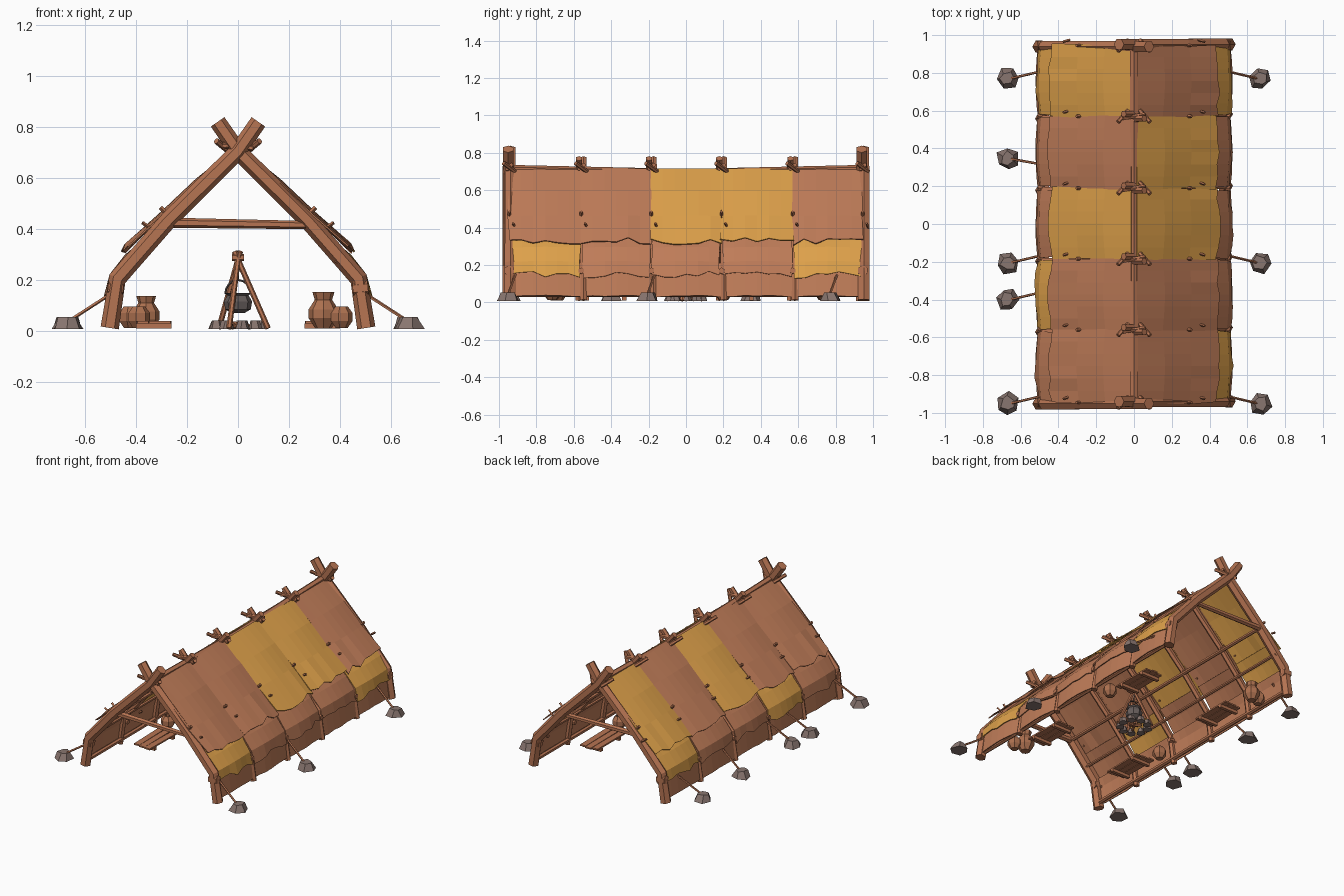
import bpy, bmesh, math, random
from mathutils import Vector, Matrix

random.seed(4)
if "Cube" in bpy.data.objects:
    bpy.data.objects.remove(bpy.data.objects["Cube"])


def material(name, r, g, b):
    m = bpy.data.materials.new(name)
    m.use_nodes = True
    m.diffuse_color = (r, g, b, 1)
    m.node_tree.nodes["Principled BSDF"].inputs["Base Color"].default_value = (r, g, b, 1)
    return m


WOOD = material("wood", .47, .175, .085)
BROWN = material("brown_hide", .53, .205, .1)
OCHRE = material("ochre_hide", .74, .36, .07)
CLAY = material("clay", .42, .165, .08)
STONE = material("stone", .25, .18, .16)
IRON = material("iron", .14, .115, .11)


def finish(name, bm, mat):
    bmesh.ops.recalc_face_normals(bm, faces=bm.faces)
    me = bpy.data.meshes.new(name)
    bm.to_mesh(me)
    bm.free()
    me.materials.append(mat)
    ob = bpy.data.objects.new(name, me)
    bpy.context.collection.objects.link(ob)
    return ob


def pole(name, points, radius, mat=WOOD, sides=6, taper=1.0):
    """Capped faceted tube that follows a list of points."""
    pts = [Vector(p) for p in points]
    bm = bmesh.new()
    rings = []
    for i, p in enumerate(pts):
        d = (pts[min(i + 1, len(pts) - 1)] - pts[max(i - 1, 0)]).normalized()
        ref = Vector((0, 1, 0)) if abs(d.y) < .9 else Vector((1, 0, 0))
        u = d.cross(ref).normalized()
        v = d.cross(u)
        r = radius * (1 + (taper - 1) * i / (len(pts) - 1))
        angles = [math.tau * k / sides for k in range(sides)]
        rings.append([bm.verts.new(p + (u * math.cos(a) + v * math.sin(a)) * r) for a in angles])
    for a, b in zip(rings, rings[1:]):
        for k in range(sides):
            j = (k + 1) % sides
            bm.faces.new((a[k], a[j], b[j], b[k]))
    bm.faces.new(rings[0])
    bm.faces.new(rings[-1])
    return finish(name, bm, mat)


def lathe(name, profile, x, y, mat, sides=8, scale=1.0):
    """Closed faceted vessel from (radius, height) pairs."""
    bm = bmesh.new()
    rings = []
    for r, z in profile:
        rings.append([bm.verts.new((x + scale * r * math.cos(math.tau * k / sides),
                                    y + scale * r * math.sin(math.tau * k / sides),
                                    z * scale)) for k in range(sides)])
    for a, b in zip(rings, rings[1:]):
        for k in range(sides):
            j = (k + 1) % sides
            bm.faces.new((a[k], a[j], b[j], b[k]))
    bm.faces.new(rings[0])
    bm.faces.new(rings[-1])
    return finish(name, bm, mat)


def box(name, loc, size, mat, turn=0.0):
    bm = bmesh.new()
    bmesh.ops.create_cube(bm, size=1)
    bm.transform(Matrix.Translation(loc) @ Matrix.Rotation(turn, 4, 'Z')
                 @ Matrix.Diagonal((*size, 1)))
    return finish(name, bm, mat)


def boulder(name, x, y, r, h):
    turn = random.random()
    bm = bmesh.new()
    bmesh.ops.create_cone(bm, cap_ends=True, segments=6, radius1=r, radius2=r * .62, depth=h)
    bm.transform(Matrix.Translation((x, y, h / 2 + .008)) @ Matrix.Rotation(turn, 4, 'Z'))
    for v in bm.verts:
        v.co += Vector((random.uniform(-1, 1), random.uniform(-1, 1), 0)) * r * .12
    return finish(name, bm, STONE)


# Crossed rafter frames
RIBS = [-.945, -.56, -.185, .19, .57, .945]
for i, y in enumerate(RIBS):
    end = i in (0, 5)
    r = .036 if end else .021
    tip = (-.08, .82) if end else (-.055, .77)
    for s, side in ((1, "left"), (-1, "right")):
        yy = y + s * (.006 if end else .012)
        path = [(.503, .012), (.473, .205), (.272, .435), (.0, .705), tip]
        pole(f"{side}_rafter", [(s * x, yy, z) for x, z in path], r, taper=.9)
        # pegs and lashings on the outside of each rafter
        pole("rafter_peg", [(s * .25, y, .43), (s * .305, y, .485)], .009, sides=4)
        pole("rafter_peg", [(s * .34, y + .03, .40), (s * .375, y + .02, .425)], .007, sides=4)
        pole("rafter_lashing", [(s * .45, y, .165), (s * .51, y, .17)], r * .8)
    for k in range(3):
        pole("ridge_lashing", [(-.06, y + .012 * (k - 1), .725 + .01 * k),
                               (.06, y - .012 * (k - 1), .735 - .01 * k)], .011)
    for s in (-1, 1):
        pole("ridge_lashing", [(s * .085, y - .03, .745), (s * .03, y + .03, .70)], .012)
    if end:
        pole("tie_beam", [(-.29, y, .425), (.29, y, .415)], .02, taper=.8)

# Ridge pole and long side rails
pole("ridge_pole", [(0, -.965, .712), (0, 0, .69), (0, .97, .712)], .024)
for s in (-1, 1):
    for x, z, r in ((.262, .425, .013), (.39, .275, .011), (.49, .045, .015)):
        pole("side_rail", [(s * x, -.96, z), (s * x, .96, z)], r)


# Hide covering in three overlapping tiers
def hide(name, side, y0, y1, profile, mat, ragged):
    bm = bmesh.new()
    cols = 6
    grid = []
    for j, (x, z) in enumerate(profile):
        row = []
        for c in range(cols + 1):
            t = c / cols
            puff = .012 * math.sin(math.pi * t) * (0 if j == 0 else 1)
            y = y0 + (y1 - y0) * t
            if c in (0, cols):
                y += random.uniform(-.007, .007)
            last = j == len(profile) - 1
            drop = ragged * random.uniform(-1, 1) if last else 0
            row.append(bm.verts.new((side * (x + puff - drop * .5), y, z + puff * .5 + drop)))
        grid.append(row)
    for a, b in zip(grid, grid[1:]):
        for c in range(cols):
            bm.faces.new((a[c], a[c + 1], b[c + 1], b[c]))
    ob = finish(name, bm, mat)
    mod = ob.modifiers.new("thickness", 'SOLIDIFY')
    mod.thickness = .006
    mod.offset = 0
    return ob


UPPER = [(.015, .713), (.15, .59), (.29, .458), (.437, .322)]
MIDDLE = [(.37, .358), (.43, .29), (.489, .215), (.505, .145)]
LOWER = [(.475, .21), (.49, .15), (.507, .03)]
OCHRE_UPPER = {1: (2, 3), -1: (2, 4)}
OCHRE_MIDDLE = {1: (0, 4), -1: (1, 4)}
for s in (1, -1):
    for i in range(5):
        y0, y1 = RIBS[i] - .003, RIBS[i + 1] + .003
        hide("upper_hide", s, y0, y1, UPPER, OCHRE if i in OCHRE_UPPER[s] else BROWN, .018)
        hide("middle_hide", s, y0 + .01, y1 - .01, MIDDLE,
             OCHRE if i in OCHRE_MIDDLE[s] else BROWN, .018)
        hide("lower_hide", s, y0, y1, LOWER, BROWN, .003)

# Guy ropes held by anchor stones
ANCHORS = {-1: (.77, .345, -.205, -.4, -.95), 1: (.77, -.205, -.95)}
for s, rows in ANCHORS.items():
    for y in rows:
        lean = -.03 if y == .345 else .04
        boulder("anchor_stone", s * .668, y, .06, .046)
        pole("guy_rope", [(s * .485, y + lean, .155), (s * .655, y, .045)], .007, sides=5)

# Hearth ring, tripod and hanging pot
for k in range(9):
    a = math.tau * k / 9
    boulder("hearth_stone", .09 * math.cos(a), .09 * math.sin(a), .03, .033)
for k in range(3):
    a = math.tau * k / 3
    pole("fire_log", [(.05 * math.cos(a), .05 * math.sin(a), .015),
                      (-.03 * math.cos(a), -.03 * math.sin(a), .03)], .01)
for x, y in ((.118, -.02), (-.035, -.105), (-.075, .09)):
    pole("tripod_leg", [(x, y, .01), (-x * .12, -y * .12, .312)], .011)
pole("tripod_lashing", [(-.024, 0, .288), (.024, 0, .288)], .014)
lathe("cooking_pot", [(.025, .07), (.05, .085), (.055, .115), (.042, .14),
                      (.052, .148), (.04, .148), (.035, .10)], 0, 0, IRON)
arc = [math.pi * k / 8 for k in range(9)]
pole("pot_handle", [(.05 * math.cos(a), 0, .145 + .055 * math.sin(a)) for a in arc],
     .004, IRON, 4)
pole("pot_hook", [(0, 0, .198), (0, 0, .29)], .004, IRON, 4)

# Clay jars
JAR = [(.032, .01), (.058, .05), (.058, .085), (.034, .122), (.043, .152), (.034, .152), (.026, .12)]
BOWL = [(.025, .012), (.045, .04), (.045, .07), (.026, .096), (.02, .096), (.02, .07)]
for x, y, size in ((.335, -.69, 1), (-.36, .75, .9)):
    lathe("tall_jar", JAR, x, y, CLAY, 8, size)
for x, y in ((.405, -.715), (-.425, .735), (.37, .2), (-.39, -.21)):
    lathe("small_jar", BOWL, x, y, CLAY, 7)

# Low plank beds
for x in (.33, -.33):
    for y in (.45, -.43):
        for k in range(3):
            box("bed_plank", (x + (k - 1) * .046, y + random.uniform(-.01, .01), .035),
                (.042, .3, .01), WOOD, random.uniform(-.03, .03))
        for d in (-.1, .1):
            box("bed_bearer", (x, y + d, .02), (.14, .022, .02), WOOD)
